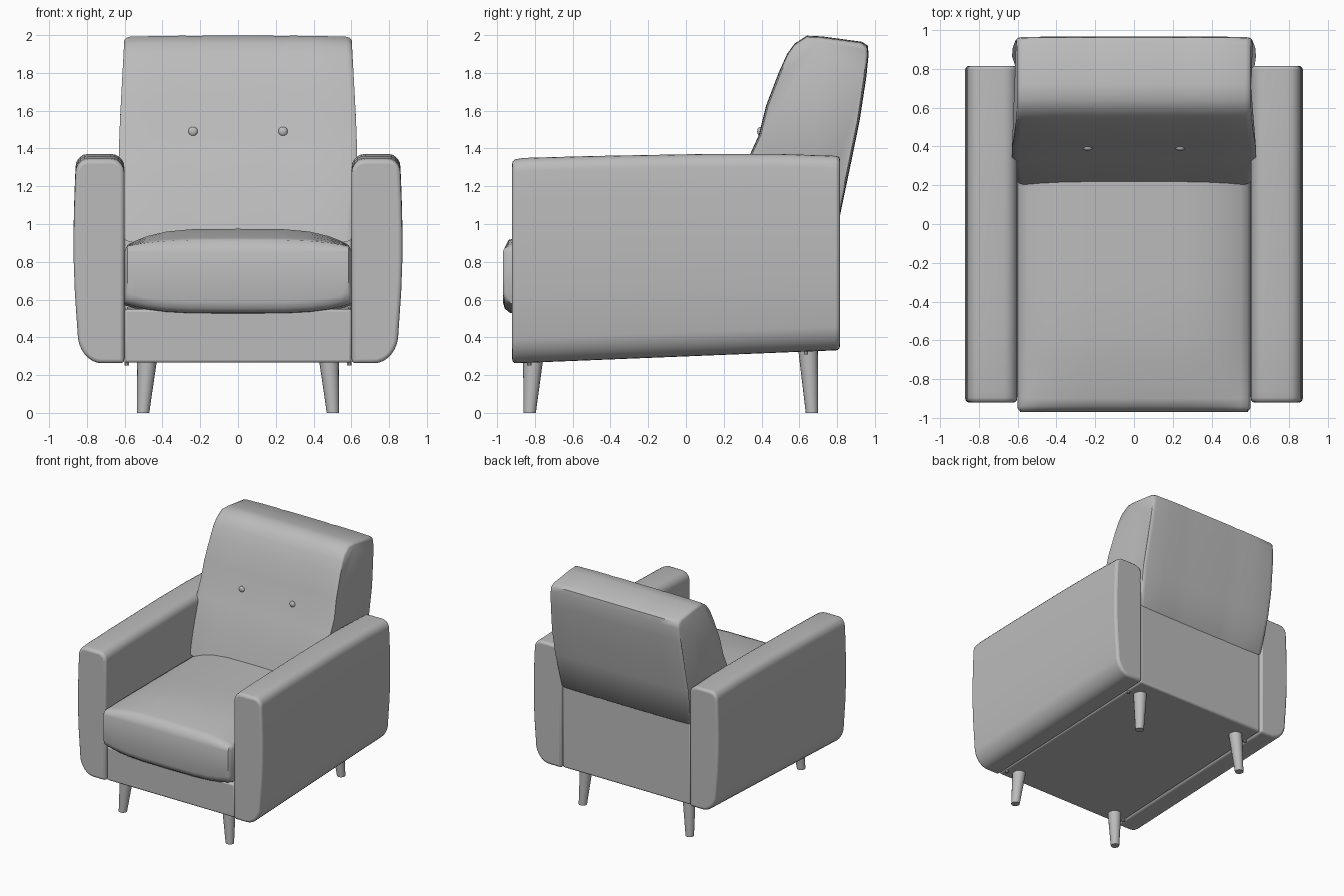
import bpy, bmesh, math
from mathutils import Vector

if "Cube" in bpy.data.objects:
    bpy.data.objects.remove(bpy.data.objects["Cube"])

fabric = bpy.data.materials.new("grey fabric")
fabric.diffuse_color = (0.5, 0.5, 0.5, 1)
fabric.use_nodes = True
fabric.node_tree.nodes["Principled BSDF"].inputs["Base Color"].default_value = fabric.diffuse_color


def finish(name, bm, bevel=0.0, angle=35):
    bmesh.ops.recalc_face_normals(bm, faces=bm.faces)
    me = bpy.data.meshes.new(name)
    bm.to_mesh(me)
    bm.free()
    me.materials.append(fabric)
    ob = bpy.data.objects.new(name, me)
    bpy.context.collection.objects.link(ob)
    bpy.ops.object.select_all(action='DESELECT')
    ob.select_set(True)
    bpy.context.view_layer.objects.active = ob
    if bevel:
        m = ob.modifiers.new("soft edges", 'BEVEL')
        m.width, m.segments = bevel, 3
        m.limit_method, m.angle_limit = 'ANGLE', math.radians(40)
    bpy.ops.object.shade_smooth_by_angle(angle=math.radians(angle))
    return ob


def loft(name, rings, bevel=0.0, angle=35):
    """Skin a list of equal-length point rings and cap both ends."""
    bm = bmesh.new()
    vs = [[bm.verts.new(p) for p in r] for r in rings]
    n = len(vs[0])
    for a, b in zip(vs, vs[1:]):
        for i in range(n):
            j = (i + 1) % n
            bm.faces.new((a[i], a[j], b[j], b[i]))
    bm.faces.new(vs[0])
    bm.faces.new(vs[-1])
    return finish(name, bm, bevel, angle)


def interp(table, t):
    """Piecewise linear lookup."""
    for (a, va), (b, vb) in zip(table, table[1:]):
        if t <= b:
            return va + (vb - va) * max(0, (t - a) / (b - a))
    return table[-1][1]


def arc(cx, cz, rx, rz, a0, a1, n):
    return [(cx + rx * math.cos(math.radians(a0 + (a1 - a0) * i / n)),
             cz + rz * math.sin(math.radians(a0 + (a1 - a0) * i / n))) for i in range(n + 1)]


# Arms: rounded section, h = 0 at the bottom and 1 at the top
ARM = ([(0.602, 0.0)] + arc(0.72, 0.15, 0.13, 0.15, -90, -12, 7)
       + [(0.864, 0.35), (0.870, 0.5), (0.870, 0.65), (0.866, 0.8)]
       + arc(0.795, 0.935, 0.065, 0.065, 0, 90, 5)
       + arc(0.672, 0.935, 0.07, 0.065, 90, 180, 5))
arm_top = [(-0.92, 1.34), (-0.86, 1.35), (-0.5, 1.36), (0.1, 1.371), (0.5, 1.371), (0.815, 1.36)]
for side, label in ((1, "right"), (-1, "left")):
    rings = []
    for y in (-0.92, -0.86, -0.5, 0.1, 0.5, 0.815):
        lo, hi = 0.262 + 0.07 * (y + 0.92) / 1.735, interp(arm_top, y)
        rings.append([(side * x, y, lo + (hi - lo) * h) for x, h in ARM])
    loft(label + "_arm", rings, 0.02)

# Base frame with the rear panel
BASE = [(-0.905, 0.265), (0.80, 0.335), (0.80, 1.03), (0.45, 1.0), (0.40, 0.56), (-0.905, 0.55)]
loft("base_frame", [[(x, y, z) for y, z in BASE] for x in (-0.602, 0.602)], 0.015)

# Seat cushion: crowned towards the middle
rings = []
for x in (-0.6, -0.585, -0.55, -0.48, -0.38, -0.25, 0, 0.25, 0.38, 0.48, 0.55, 0.585, 0.6):
    u = abs(x) / 0.6
    c = 1 - u ** 4
    e = 0.02 if u > 0.99 else 0.0
    top = lambda y: 0.88 - e + (0.02 + 0.075 * min(1, ((y + 0.97) / 0.4)) ** 0.6) * c
    bottom = 0.57 - 0.052 * c
    front = -0.97 + e
    prof = [(0.3, bottom), (-0.75, bottom), (-0.93, bottom + 0.01), (front + 0.01, bottom + 0.035),
            (front, bottom + 0.07), (front, 0.72), (front, 0.85), (front + 0.008, 0.872 - e)]
    prof += [(y, top(y)) for y in (-0.94, -0.9, -0.82, -0.7, -0.57, -0.3, 0.0, 0.3)]
    rings.append([(x, y, z) for y, z in prof])
loft("seat_cushion", rings, 0, 50)

# Back cushion: leaning profile (y, z), sides bulging at mid height
BACK = [(0.20, 0.90), (0.225, 1.0), (0.27, 1.16), (0.335, 1.36), (0.385, 1.47), (0.425, 1.63),
        (0.49, 1.80), (0.535, 1.90), (0.575, 1.955), (0.64, 1.997), (0.72, 1.993), (0.93, 1.965),
        (0.962, 1.945), (0.967, 1.90), (0.955, 1.78), (0.92, 1.55), (0.875, 1.33), (0.81, 1.02),
        (0.70, 0.95)]
width = [(0.9, 0.602), (1.1, 0.612), (1.35, 0.63), (1.5, 0.628), (1.75, 0.615), (2.0, 0.602)]
cy, cz = 0.62, 1.45
rings = []
for u, k in ((-1, 0.955), (-0.985, 0.978), (-0.95, 0.99), (-0.7, 0.997), (-0.47, 1), (-0.385, 0.995),
             (-0.3, 1), (0, 1), (0.3, 1), (0.385, 0.995), (0.47, 1), (0.7, 0.997), (0.95, 0.99),
             (0.985, 0.978), (1, 0.955)):
    rings.append([(u * interp(width, z), cy + (y - cy) * k, cz + (z - cz) * k) for y, z in BACK])
loft("back_cushion", rings, 0, 50)

# Buttons on the back cushion
for side in (-1, 1):
    bm = bmesh.new()
    bmesh.ops.create_uvsphere(bm, u_segments=16, v_segments=10, radius=0.025)
    bmesh.ops.scale(bm, vec=(1, 0.6, 1), verts=bm.verts)
    bmesh.ops.translate(bm, vec=(side * 0.238, 0.392, 1.49), verts=bm.verts)
    finish("back_button", bm)


def peg(name, top, bottom, r_top, r_bottom, n):
    ring = lambda c, r: [(c[0] + r * math.cos(2 * math.pi * i / n),
                          c[1] + r * math.sin(2 * math.pi * i / n), c[2]) for i in range(n)]
    loft(name, [ring(bottom, r_bottom), ring(top, r_top)])


# Tapered legs and small frame glides
for side in (-1, 1):
    for name, y, z in (("front", -0.808, 0.30), ("rear", 0.645, 0.36)):
        peg(name + "_leg", (side * 0.48, y, z), (side * 0.503, y - 0.02 if y < 0 else y + 0.022, 0),
            0.054, 0.033, 16)
        gy = -0.83 if y < 0 else 0.635
        peg(name + "_glide", (side * 0.588, gy, z), (side * 0.588, gy, z - 0.05), 0.012, 0.012, 10)
